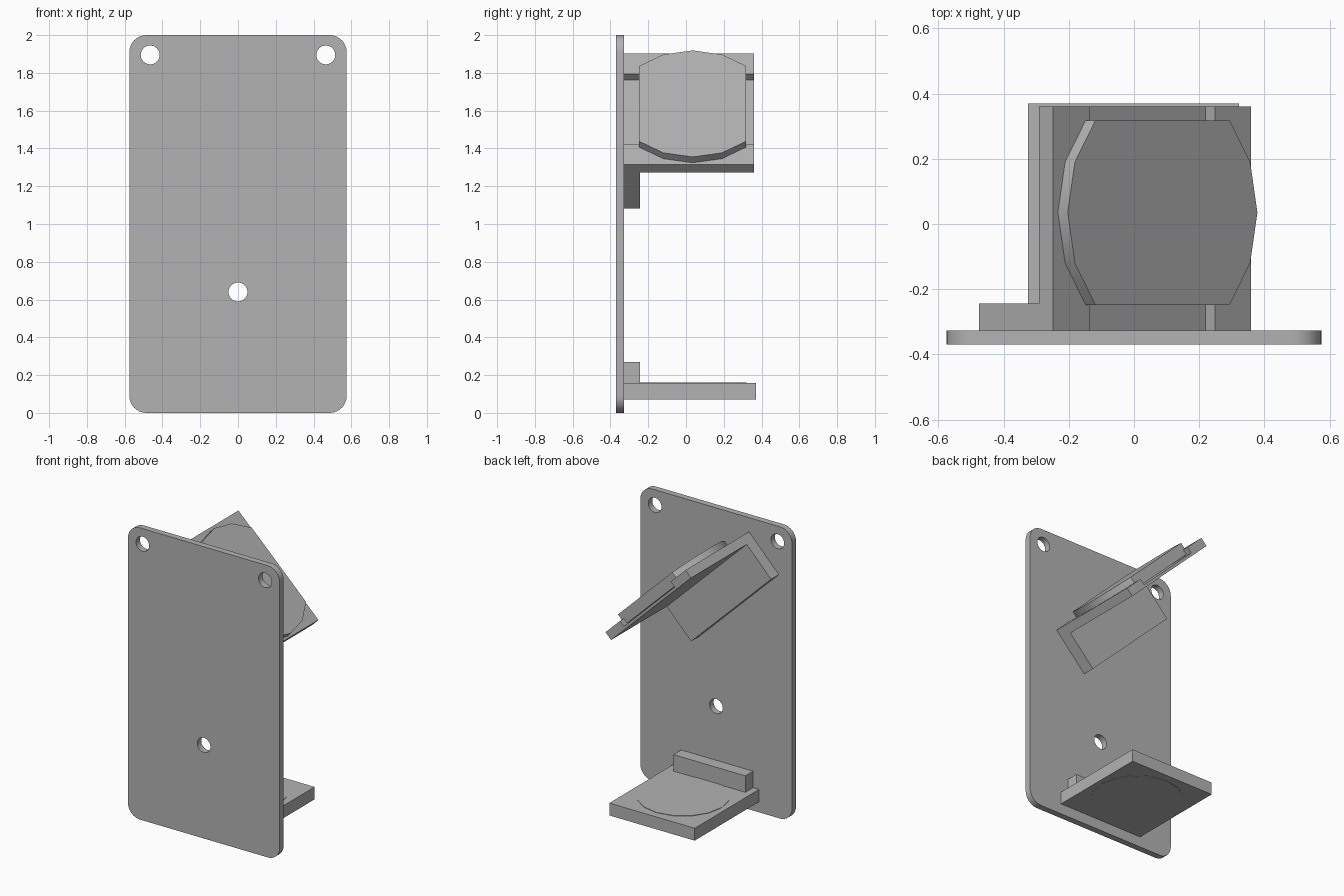
import bpy, bmesh
from math import sin, cos, pi, radians
from mathutils import Vector

cube = bpy.data.objects.get("Cube")
if cube:
    bpy.data.objects.remove(cube)

grey = bpy.data.materials.new("plain_grey")
grey.use_nodes = True
colour = (0.45, 0.45, 0.45, 1)
grey.diffuse_color = colour
grey.node_tree.nodes["Principled BSDF"].inputs["Base Color"].default_value = colour


def prism(name, points, sweep, smooth=False):
    """Solid made by sweeping a flat outline along a vector."""
    bm = bmesh.new()
    face = bm.faces.new([bm.verts.new(p) for p in points])
    swept = bmesh.ops.extrude_face_region(bm, geom=[face])["geom"]
    bmesh.ops.translate(bm, verts=[v for v in swept if isinstance(v, bmesh.types.BMVert)],
                        vec=sweep)
    bmesh.ops.recalc_face_normals(bm, faces=bm.faces)
    mesh = bpy.data.meshes.new(name)
    bm.to_mesh(mesh)
    bm.free()
    mesh.materials.append(grey)
    obj = bpy.data.objects.new(name, mesh)
    bpy.context.collection.objects.link(obj)
    if smooth:
        bpy.ops.object.select_all(action='DESELECT')
        obj.select_set(True)
        bpy.context.view_layer.objects.active = obj
        bpy.ops.object.shade_smooth_by_angle(angle=radians(30))
    return obj


def box(name, x0, x1, y0, y1, z0, z1):
    pts = [(x0, y0, z0), (x1, y0, z0), (x1, y1, z0), (x0, y1, z0)]
    return prism(name, pts, (0, 0, z1 - z0))


def arc(cx, cz, r, start, end, steps, y):
    span = [start + (end - start) * i / steps for i in range(steps + 1)]
    return [(cx + r * cos(a), y, cz + r * sin(a)) for a in span]


# Back plate with rounded corners
BACK, WALL = -0.37, -0.327
half, r = 0.575, 0.09
outline = []
for i, (cx, cz) in enumerate([(half - r, 2 - r), (r - half, 2 - r),
                              (r - half, r), (half - r, r)]):
    outline += arc(cx, cz, r, i * pi / 2, (i + 1) * pi / 2, 8, BACK)
plate = prism("back_plate", outline, (0, WALL - BACK, 0), True)

# Screw holes through the plate
for x, z in [(-0.465, 1.895), (0.465, 1.895), (0, 0.64)]:
    cutter = prism("hole_cutter", arc(x, z, 0.05, 0, 2 * pi, 32, BACK - 0.1)[:-1], (0, 0.3, 0))
    cutter.hide_render = True
    cutter.hide_set(True)
    mod = plate.modifiers.new("hole", 'BOOLEAN')
    mod.object = cutter
    mod.solver = 'EXACT'

# Lower shelf, its rib and its flush round insert
box("lower_shelf", -0.325, 0.322, WALL, 0.37, 0.072, 0.157)
box("lower_shelf_rib", -0.28, 0.265, WALL, -0.243, 0.157, 0.27)
prism("lower_insert", [(0.29 * cos(a), 0.03 + 0.29 * sin(a), 0.07)
                       for a in (i * pi / 8 for i in range(16))], (0, 0, 0.09), True)

# Tilted frame: u runs down the slope, n points out of its upper face
top = Vector((-0.249, 0, 1.903))
u = Vector((0.607, 0, -0.588))
length = u.length
u.normalize()
n = Vector((-u.z, 0, u.x))


def slope(s, h, y):
    return top + u * s + n * h + Vector((0, y, 0))


# Tilted panel with a shallow channel across it
profile = [(0, 0), (0.157, 0), (0.157, -0.042), (0.692, -0.042), (0.692, 0),
           (length, 0), (length, -0.06), (0, -0.06)]
prism("tilted_panel", [slope(s, h, WALL) for s, h in profile], (0, 0.36 - WALL, 0))

# Deep rib fixing the panel to the plate
rib = [(0, -0.06), (length, -0.06), (length, -0.325), (0, -0.325)]
prism("tilted_panel_rib", [slope(s, h, WALL) for s, h in rib], (0, -0.243 - WALL, 0))

# Round mirror with two flat sides, seated in the channel
centre = Vector((0.0875, 0.035, 1.637))
angles = [i * pi / 8 for i in range(16) if abs(sin(i * pi / 8)) < 0.75]
rim = [centre + u * 0.405 * cos(a) + Vector((0, 0.283 * sin(a) / sin(pi / 4) if abs(sin(a)) > 0.5
                                            else 0.405 * sin(a), 0)) for a in angles]
prism("tilted_mirror", rim, n * -0.078, True)
